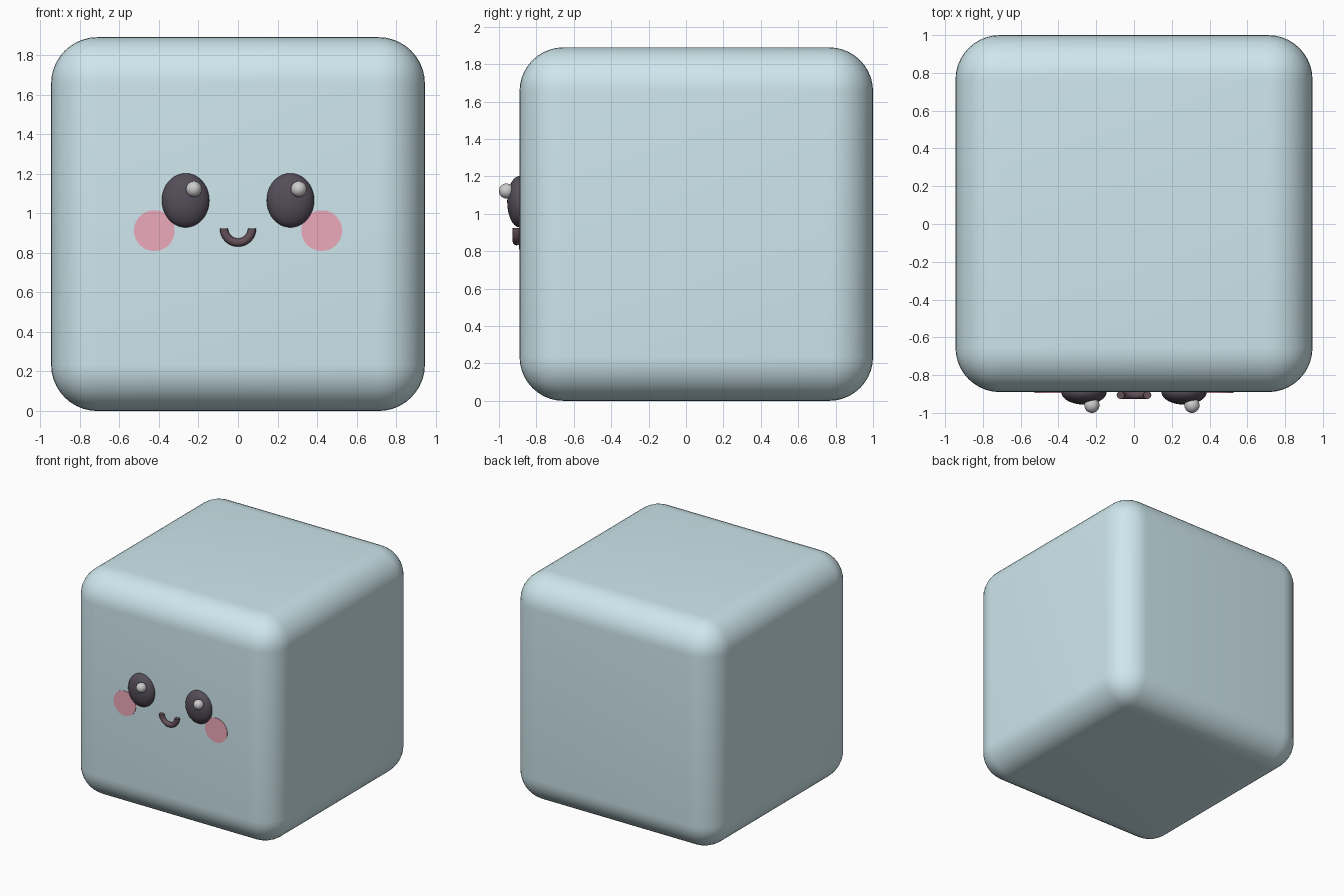
import bpy, bmesh, math
from mathutils import Matrix, Vector

if "Cube" in bpy.data.objects:
    bpy.data.objects.remove(bpy.data.objects["Cube"])

FRONT = -0.89


def material(name, rgb):
    m = bpy.data.materials.new(name)
    m.diffuse_color = (*rgb, 1)
    m.use_nodes = True
    m.node_tree.nodes["Principled BSDF"].inputs["Base Color"].default_value = m.diffuse_color
    return m


def finish(name, mat, angle=40):
    ob = bpy.context.object
    ob.name = name
    if mat:
        ob.data.materials.append(mat)
    bpy.ops.object.shade_smooth_by_angle(angle=math.radians(angle))
    return ob


def ball(name, loc, radii, mat):
    bpy.ops.mesh.primitive_uv_sphere_add(segments=32, ring_count=20, location=loc)
    bpy.context.object.scale = radii
    bpy.ops.object.transform_apply(location=False, rotation=False, scale=True)
    return finish(name, mat)


blue = material("pale_blue", (0.62, 0.80, 0.85))
dark = material("dark_plum", (0.09, 0.075, 0.10))
pink = material("blush_pink", (0.85, 0.40, 0.50))
brown = material("mouth_brown", (0.13, 0.08, 0.10))

# Rounded cube body
bpy.ops.mesh.primitive_cube_add(size=1.89, location=(0, 0.055, 0.945))
body = bpy.context.object
bev = body.modifiers.new("round", 'BEVEL')
bev.width = 0.235
bev.segments = 10
bpy.ops.object.modifier_apply(modifier="round")
finish("body", blue)

for side, s in (("left", -1), ("right", 1)):
    # Flattened eye and its highlight (both highlights shifted the same way)
    x = s * 0.265
    ball(side + "_eye", (x, FRONT, 1.065), (0.12, 0.066, 0.137), dark)
    ball(side + "_eye_highlight", (x + 0.042, -0.96, 1.122), (0.04, 0.04, 0.04), None)
    # Thin blush disc
    bpy.ops.mesh.primitive_cylinder_add(vertices=48, radius=0.103, depth=0.008,
                                        location=(s * 0.423, FRONT, 0.912),
                                        rotation=(math.pi / 2, 0, 0))
    finish(side + "_cheek", pink)

# Smile: half ring with capped ends
R, r, n, k = 0.071, 0.021, 24, 12
bm = bmesh.new()
rings = []
for i in range(n + 1):
    a = math.pi + math.pi * i / n
    ring = []
    for j in range(k):
        b = 2 * math.pi * j / k
        d = R + r * math.cos(b)
        ring.append(bm.verts.new((d * math.cos(a), r * math.sin(b), d * math.sin(a))))
    rings.append(ring)
for p, q in zip(rings, rings[1:]):
    for j in range(k):
        bm.faces.new((p[j], p[(j + 1) % k], q[(j + 1) % k], q[j]))
bm.faces.new(rings[0])
bm.faces.new(rings[-1])
bmesh.ops.recalc_face_normals(bm, faces=bm.faces)
me = bpy.data.meshes.new("mouth")
bm.to_mesh(me)
bm.free()
mouth = bpy.data.objects.new("mouth", me)
mouth.location = (0, -0.906, 0.923)
bpy.context.collection.objects.link(mouth)
bpy.ops.object.select_all(action='DESELECT')
mouth.select_set(True)
bpy.context.view_layer.objects.active = mouth
finish("mouth", brown)
